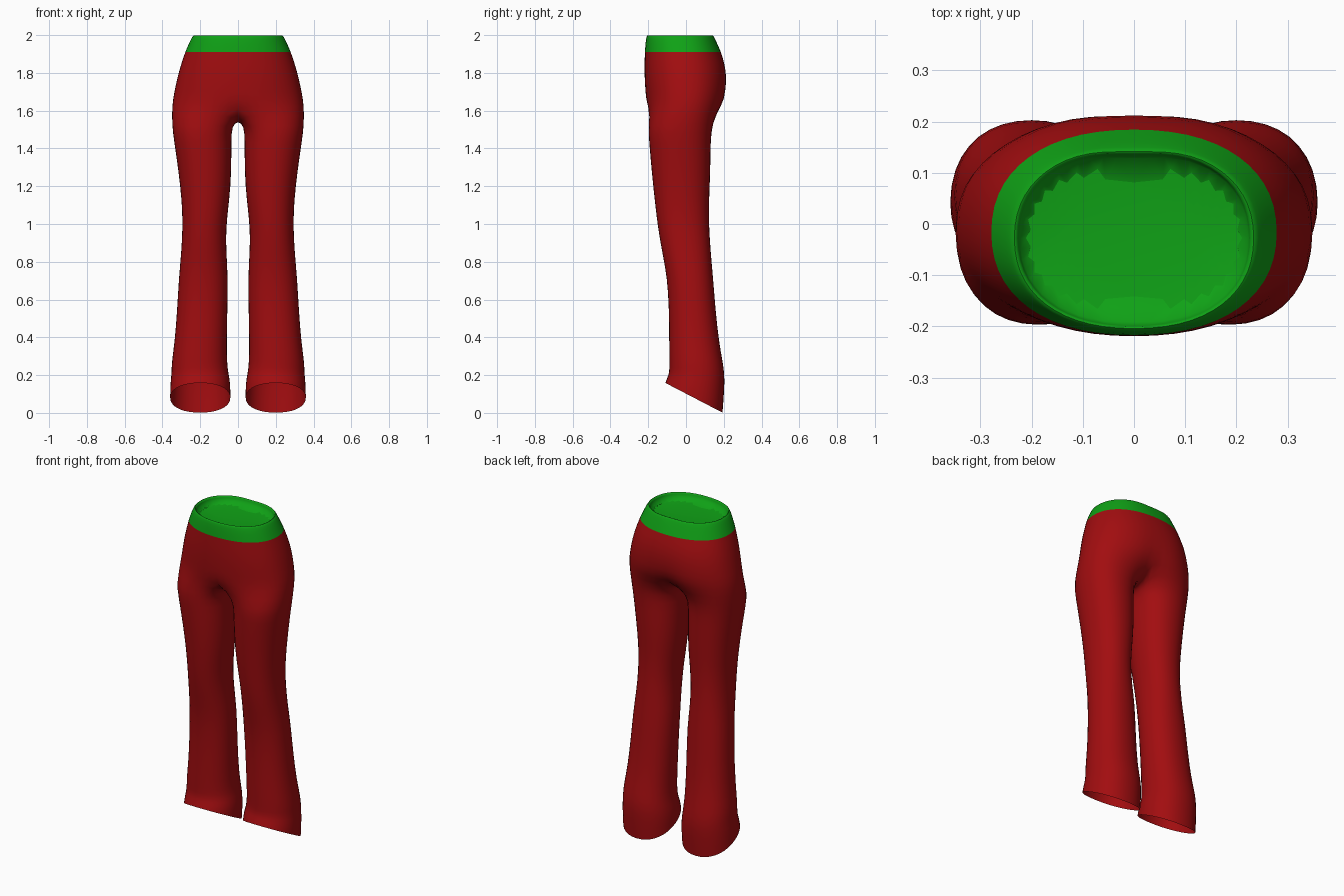
import bpy, bmesh, math

if "Cube" in bpy.data.objects:
    bpy.data.objects.remove(bpy.data.objects["Cube"])

SEG = 14      # segments round the outside of each half
INNER = 4     # segments across the inner thigh


def material(name, rgb):
    m = bpy.data.materials.new(name)
    m.diffuse_color = (*rgb, 1)
    m.use_nodes = True
    m.node_tree.nodes["Principled BSDF"].inputs["Base Color"].default_value = m.diffuse_color
    return m


red = material("red cloth", (0.36, 0.004, 0.005))
green = material("green band", (0.005, 0.36, 0.008))


def power(v, n):
    return math.copysign(abs(v) ** (2 / n), v)


def seat_ring(bm, z, hx, front, back, dent=0.0, n=2.25):
    """Half ring from centre front, round the +x side, to centre back."""
    cy, ry = (front + back) / 2, (back - front) / 2
    ring = []
    for i in range(SEG + 1):
        a = math.pi * (i / SEG - 0.5)
        x = 0 if i in (0, SEG) else hx * power(math.cos(a), n)
        y = cy + ry * power(math.sin(a), n)
        if y > cy:
            y -= dent * math.exp(-(x / 0.07) ** 2)
        ring.append(bm.verts.new((x, y, z)))
    return ring


def leg_ring(bm, zf, zb, x0, x1, front, back):
    """Closed ring; starts at the inner front so it lines up with the seat."""
    cx, rx = (x0 + x1) / 2, (x1 - x0) / 2
    cy, ry = (front + back) / 2, (back - front) / 2
    ring = []
    for i in range(SEG + INNER):
        a = math.radians(-140 + 20 * i)
        y = cy + ry * power(math.sin(a), 2.2)
        t = (y - front) / (back - front)
        ring.append(bm.verts.new((cx + rx * power(math.cos(a), 2.2), y, zf + (zb - zf) * t)))
    return ring


def bridge(bm, a, b, closed=False):
    n = len(a)
    for i in range(n if closed else n - 1):
        j = (i + 1) % n
        bm.faces.new((a[i], b[i], b[j], a[j]))


def finish(bm, name, mat, angle):
    bmesh.ops.recalc_face_normals(bm, faces=bm.faces)
    me = bpy.data.meshes.new(name)
    bm.to_mesh(me)
    bm.free()
    me.materials.append(mat)
    ob = bpy.data.objects.new(name, me)
    bpy.context.collection.objects.link(ob)
    mirror = ob.modifiers.new("mirror", 'MIRROR')
    mirror.merge_threshold = 0.0005
    sub = ob.modifiers.new("smooth", 'SUBSURF')
    sub.levels = sub.render_levels = 1
    bpy.ops.object.select_all(action='DESELECT')
    bpy.context.view_layer.objects.active = ob
    ob.select_set(True)
    bpy.ops.object.shade_smooth_by_angle(angle=math.radians(angle))


# Trousers: seat rings, crotch strip, then one leg (mirrored)
bm = bmesh.new()
seat = [seat_ring(bm, *r) for r in (
    (1.91, 0.281, -0.219, 0.186),
    (1.85, 0.302, -0.221, 0.207, 0.002),
    (1.78, 0.322, -0.221, 0.219, 0.004),
    (1.70, 0.339, -0.216, 0.218, 0.010),
    (1.63, 0.352, -0.210, 0.208, 0.025))]
for a, b in zip(seat, seat[1:]):
    bridge(bm, a, b)
crotch = [bm.verts.new((0, y, z)) for y, z in ((0.10, 1.56), (-0.02, 1.54), (-0.13, 1.56))]
legs = [leg_ring(bm, *r) for r in (
    (1.51, 1.53, 0.030, 0.352, -0.203, 0.142),
    (1.44, 1.44, 0.032, 0.341, -0.198, 0.133),
    (1.32, 1.32, 0.033, 0.323, -0.188, 0.132),
    (1.20, 1.20, 0.037, 0.308, -0.176, 0.128),
    (1.08, 1.08, 0.050, 0.297, -0.163, 0.123),
    (0.97, 0.97, 0.062, 0.296, -0.149, 0.125),
    (0.85, 0.85, 0.060, 0.302, -0.128, 0.133),
    (0.72, 0.72, 0.051, 0.315, -0.102, 0.145),
    (0.55, 0.55, 0.054, 0.324, -0.092, 0.158),
    (0.38, 0.38, 0.057, 0.337, -0.091, 0.176),
    (0.26, 0.27, 0.056, 0.354, -0.091, 0.197),
    (0.215, 0.20, 0.048, 0.354, -0.090, 0.207),
    (0.185, 0.12, 0.037, 0.361, -0.102, 0.205),
    (0.16, 0.0, 0.038, 0.362, -0.112, 0.196))]
bridge(bm, seat[-1] + crotch, legs[0], True)
for a, b in zip(legs, legs[1:]):
    bridge(bm, a, b, True)
finish(bm, "trousers", red, 80)

# Waistband: outer wall, rounded rim, inner wall and a lining that closes it
bm = bmesh.new()
band = [seat_ring(bm, *r) for r in (
    (1.91, 0.281, -0.219, 0.186),
    (1.955, 0.262, -0.216, 0.170, 0.004),
    (1.992, 0.244, -0.211, 0.156, 0.008),
    (2.00, 0.236, -0.206, 0.151, 0.010),
    (1.995, 0.226, -0.199, 0.143, 0.010),
    (1.945, 0.228, -0.199, 0.145, 0.008))]
for a, b in zip(band, band[1:]):
    bridge(bm, a, b)
bm.faces.new(band[-1])
finish(bm, "waistband", green, 60)
